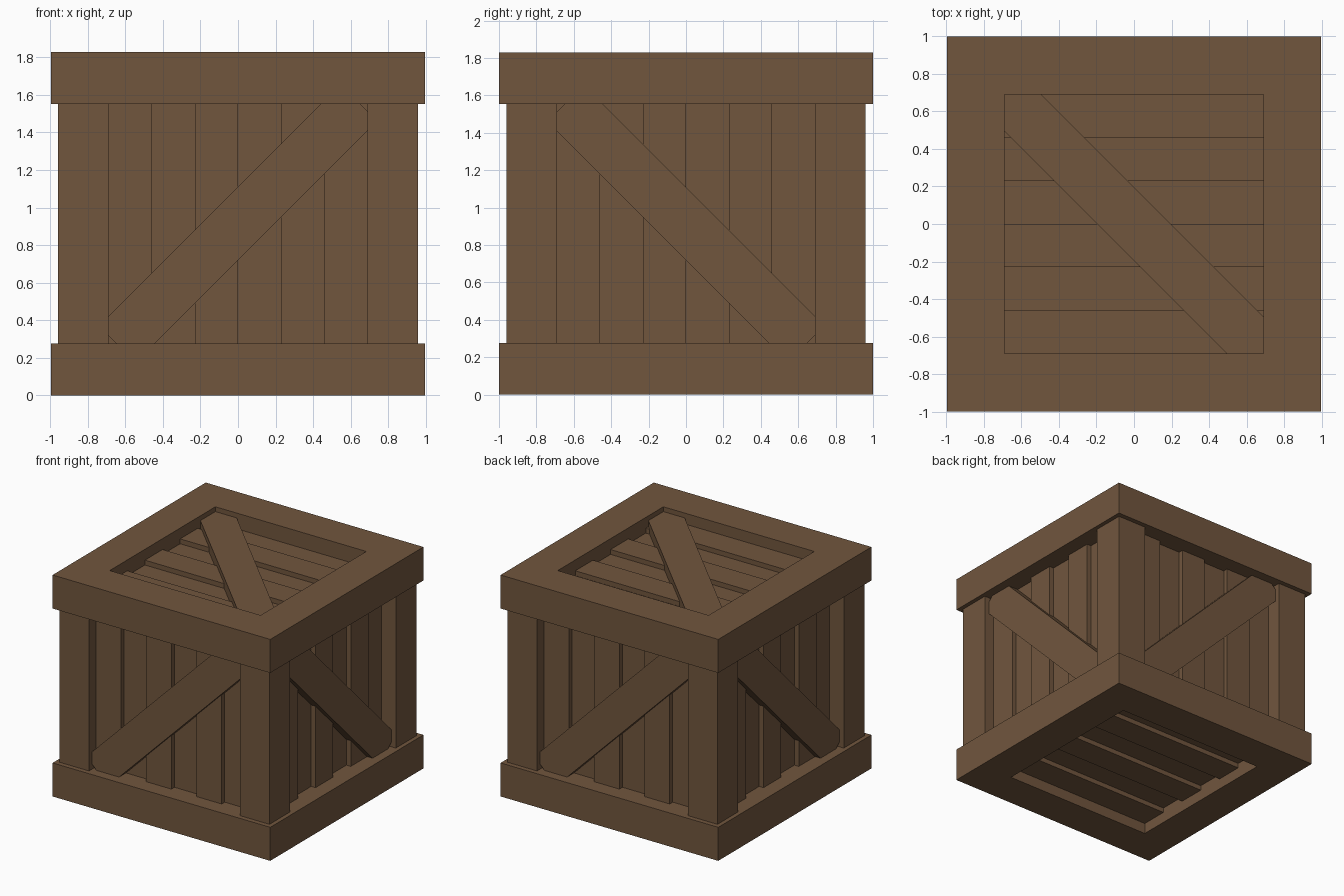
import bpy, bmesh
from math import radians
from mathutils import Matrix, Vector

if "Cube" in bpy.data.objects:
    bpy.data.objects.remove(bpy.data.objects["Cube"])

wood = bpy.data.materials.new("brown_wood")
wood.diffuse_color = (0.165, 0.093, 0.048, 1)
wood.use_nodes = True
wood.node_tree.nodes["Principled BSDF"].inputs["Base Color"].default_value = wood.diffuse_color

H = 1.83        # crate height
RAIL = 0.277    # rail height
INNER = 0.69    # half width of the framed openings
STEP = INNER / 3


def finish(name, bm):
    bmesh.ops.recalc_face_normals(bm, faces=bm.faces)
    mesh = bpy.data.meshes.new(name)
    bm.to_mesh(mesh)
    bm.free()
    mesh.materials.append(wood)
    ob = bpy.data.objects.new(name, mesh)
    bpy.context.collection.objects.link(ob)


def box(name, lo, hi, mat=Matrix()):
    lo, hi = Vector(lo), Vector(hi)
    bm = bmesh.new()
    bmesh.ops.create_cube(bm, size=1, matrix=mat @ Matrix.Translation((lo + hi) / 2)
                          @ Matrix.Diagonal((*(hi - lo), 1)))
    finish(name, bm)


def square_ring(name, z0, z1):
    bm = bmesh.new()
    loops = []
    for sx, sy, z in ((0.995, 1, z0), (0.995, 1, z1), (INNER, INNER, z1), (INNER, INNER, z0)):
        loops.append([bm.verts.new((x * sx, y * sy, z))
                      for x, y in ((-1, -1), (1, -1), (1, 1), (-1, 1))])
    for a in range(4):
        p, q = loops[a], loops[(a + 1) % 4]
        for i in range(4):
            j = (i + 1) % 4
            bm.faces.new((p[i], p[j], q[j], q[i]))
    finish(name, bm)


# Top and bottom frames
square_ring("bottom_frame", 0, RAIL)
square_ring("top_frame", H - RAIL, H)

# Corner posts
for sx in (-1, 1):
    for sy in (-1, 1):
        xs = sorted((sx * INNER, sx * 0.96))
        ys = sorted((sy * INNER, sy * 0.96))
        box("corner_post", (xs[0], ys[0], 0.14), (xs[1], ys[1], H - 0.14))

# Four sides: alternating planks and a diagonal brace
for k, side in enumerate(("front", "right", "back", "left")):
    turn = Matrix.Rotation(radians(90 * k), 4, 'Z')
    for i in range(6):
        x = -INNER + i * STEP
        y = -0.87 if i % 2 == 0 else -0.83
        box(side + "_plank", (x, y, 0.14), (x + STEP, -0.75, H - 0.14), turn)
    tilt = Matrix.Rotation(radians(-45 if k % 2 == 0 else 45), 4, 'Y')
    box(side + "_brace", (-0.91, -0.92, -0.138), (0.91, -0.8, 0.138),
        turn @ Matrix.Translation((0, 0, H / 2)) @ tilt)

# Lid and floor planks
for i in range(6):
    y = -INNER + i * STEP
    d = 0.09 if i % 2 == 0 else 0.13
    box("lid_plank", (-0.75, y, H - 0.21), (0.75, y + STEP, H - d))
    box("floor_plank", (-0.75, y, d), (0.75, y + STEP, 0.21))

# Lid brace
box("lid_brace", (-1.0, -0.138, H - 0.16), (1.0, 0.138, H - 0.04),
    Matrix.Rotation(radians(-45), 4, 'Z'))
